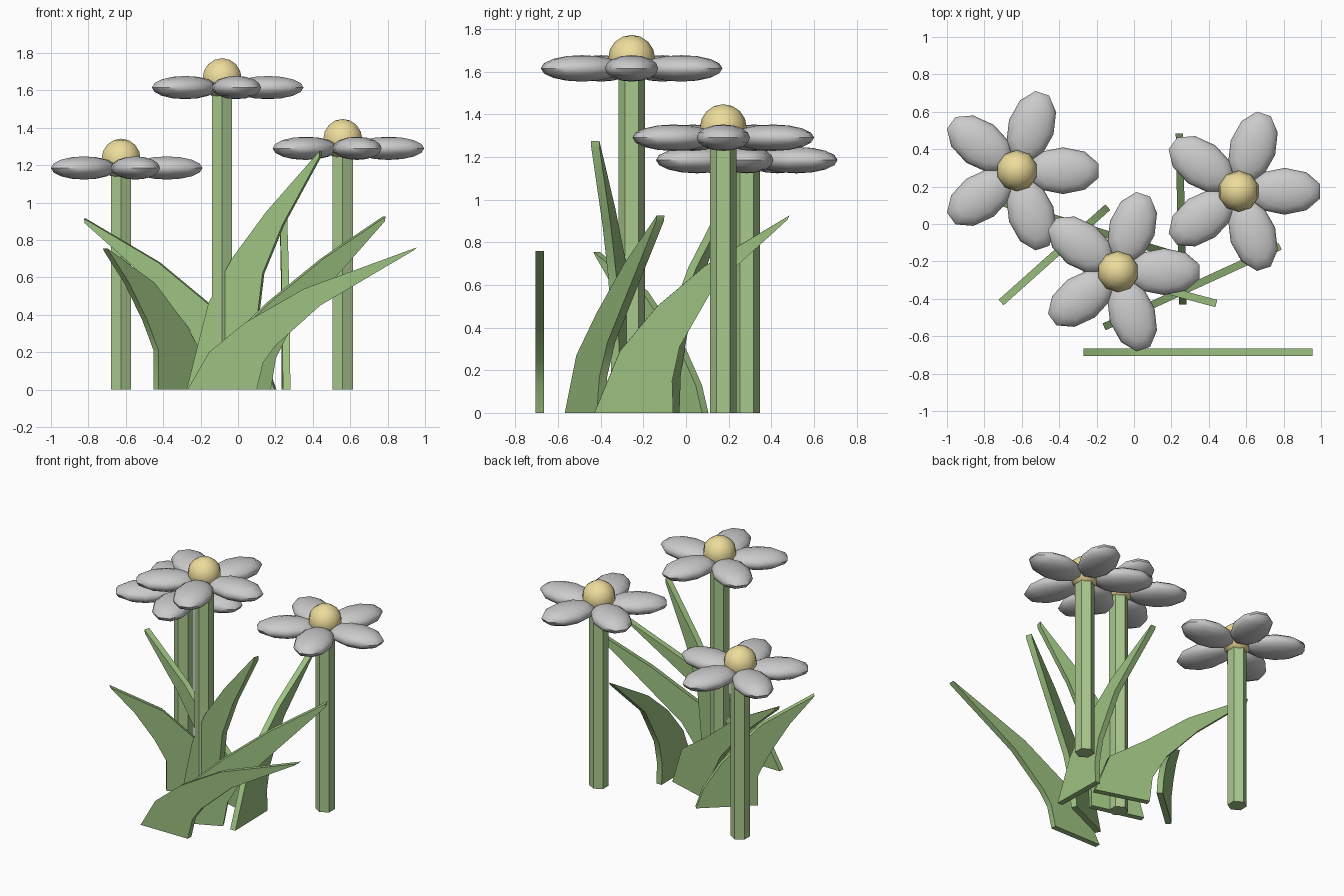
import bpy, bmesh, math
from mathutils import Matrix, Vector

if "Cube" in bpy.data.objects:
    bpy.data.objects.remove(bpy.data.objects["Cube"])


def material(name, rgb):
    m = bpy.data.materials.new(name)
    m.diffuse_color = (*rgb, 1)
    m.use_nodes = True
    m.node_tree.nodes["Principled BSDF"].inputs["Base Color"].default_value = m.diffuse_color
    return m


STEM = material("stem_green", (0.40, 0.58, 0.27))
LEAF = material("leaf_green", (0.34, 0.54, 0.22))
WHITE = material("petal_white", (0.85, 0.84, 0.84))
YELLOW = material("center_yellow", (0.85, 0.72, 0.33))


def finish(name, bm, mat, smooth=None):
    bmesh.ops.recalc_face_normals(bm, faces=bm.faces)
    mesh = bpy.data.meshes.new(name)
    bm.to_mesh(mesh)
    bm.free()
    mesh.materials.append(mat)
    ob = bpy.data.objects.new(name, mesh)
    bpy.context.collection.objects.link(ob)
    if smooth:
        bpy.ops.object.select_all(action='DESELECT')
        ob.select_set(True)
        bpy.context.view_layer.objects.active = ob
        bpy.ops.object.shade_smooth_by_angle(angle=math.radians(smooth))


def flower(name, x, y, z):
    pos = Matrix.Translation((x, y, z))
    # hexagonal stem from the ground to the petals
    bm = bmesh.new()
    bmesh.ops.create_cone(bm, cap_ends=True, segments=6, radius1=0.0625, radius2=0.0625,
                          depth=z, matrix=Matrix.Translation((x, y, z / 2)))
    finish(name + "_stem", bm, STEM)
    # five flattened petals
    bm = bmesh.new()
    for i in range(5):
        bmesh.ops.create_uvsphere(
            bm, u_segments=10, v_segments=8, radius=1,
            matrix=pos @ Matrix.Rotation(math.radians(72 * i), 4, 'Z')
            @ Matrix.Translation((0.245, 0, 0)) @ Matrix.Diagonal((0.2, 0.125, 0.062, 1)))
    finish(name + "_petals", bm, WHITE, 50)
    # round flower center
    bm = bmesh.new()
    bmesh.ops.create_uvsphere(bm, u_segments=10, v_segments=8, radius=0.11,
                              matrix=Matrix.Translation((x, y, z + 0.047)))
    finish(name + "_center", bm, YELLOW, 50)


def leaf(name, start, end, upper, lower, thick=0.04):
    # flat blade standing in the vertical plane through start and end
    a = Vector((*start, 0))
    d = (Vector((*end, 0)) - a).normalized()
    n = Vector((-d.y, d.x, 0)) * thick / 2
    bm = bmesh.new()
    rings = []
    for (s0, z0), (s1, z1) in zip(upper, lower):
        p = a + d * s0 + Vector((0, 0, z0))
        q = a + d * s1 + Vector((0, 0, z1))
        rings.append([bm.verts.new(v) for v in (p - n, p + n, q + n, q - n)])
    for r, t in zip(rings, rings[1:]):
        for i in range(4):
            j = (i + 1) % 4
            bm.faces.new((r[i], r[j], t[j], t[i]))
    bm.faces.new(rings[0])
    bm.faces.new(rings[-1])
    finish(name, bm, LEAF, 40)


flower("left_flower", -0.625, 0.285, 1.185)
flower("middle_flower", -0.085, -0.255, 1.615)
flower("right_flower", 0.56, 0.175, 1.29)

# blades: upper edge and lower edge as (distance, height)
leaf("front_leaf", (-0.27, -0.685), (0.955, -0.685),
     [(0, 0), (.115, .2), (.31, .36), (.625, .54), (1.225, .76)],
     [(.37, 0), (.405, .145), (.47, .235), (.71, .45), (1.21, .745)])
leaf("right_leaf", (-0.16, -0.55), (0.78, -0.12),
     [(0, 0), (.13, .27), (.36, .47), (.67, .70), (1.035, .925)],
     [(.36, 0), (.39, .17), (.48, .33), (.75, .61), (1.03, .90)])
leaf("back_leaf", (0.26, -0.43), (0.243, 0.48),
     [(0, 0), (.12, .29), (.295, .5), (.52, .69), (.915, .925)],
     [(.37, 0), (.365, .15), (.40, .31), (.56, .59), (.905, .905)])
leaf("left_leaf", (-0.14, 0.09), (-0.70, -0.41),
     [(0, 0), (.045, .13), (.165, .31), (.425, .57), (.765, .755)],
     [(.40, 0), (.40, .21), (.48, .37), (.61, .57), (.755, .74)])
leaf("tall_leaf", (-0.27, -0.235), (0.44, -0.425),
     [(0, 0), (.12, .46), (.25, .70), (.44, .95), (.735, 1.275)],
     [(.37, 0), (.38, .3), (.42, .62), (.53, .88), (.735, 1.245)])
leaf("back_left_leaf", (0.2, -0.16), (-0.82, 0.15),
     [(0, 0), (.1, .27), (.36, .45), (.65, .68), (1.065, .915)],
     [(.38, 0), (.40, .18), (.50, .36), (.72, .60), (1.06, .89)])
